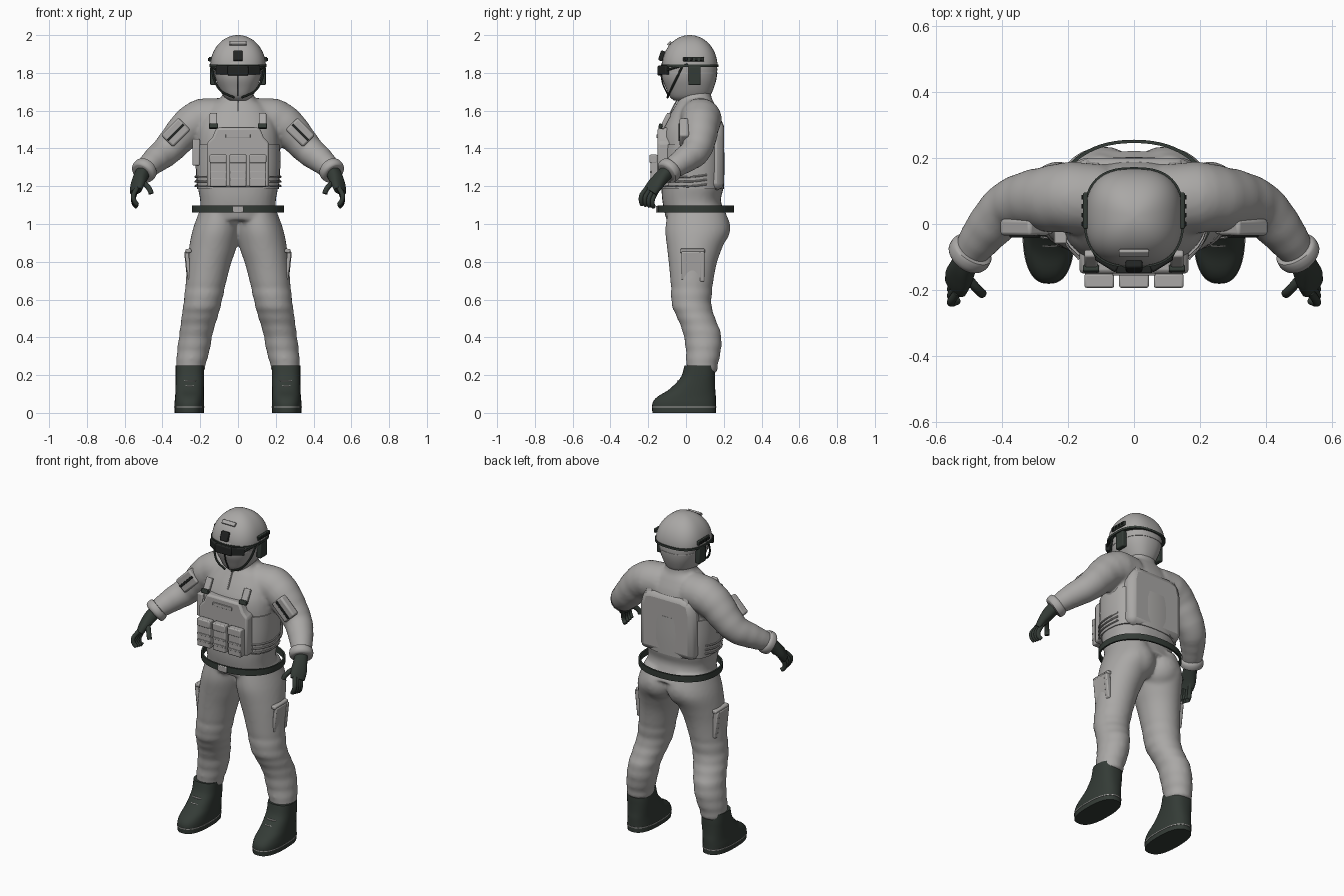
import bpy, bmesh
from math import sin, cos, pi, radians, copysign
from mathutils import Vector, Matrix

cube = bpy.data.objects.get("Cube")
if cube:
    bpy.data.objects.remove(cube)


def material(name, r, g, b):
    m = bpy.data.materials.new(name)
    m.use_nodes = True
    m.diffuse_color = (r, g, b, 1)
    m.node_tree.nodes["Principled BSDF"].inputs["Base Color"].default_value = (r, g, b, 1)
    return m


CLOTH = material("grey_cloth", .40, .39, .38)
DARK = material("dark_green", .034, .044, .037)
BLACK = material("black", .016, .018, .017)


def finish(name, bm, mat, bevel=0, angle=40):
    bmesh.ops.recalc_face_normals(bm, faces=bm.faces)
    mesh = bpy.data.meshes.new(name)
    bm.to_mesh(mesh)
    bm.free()
    mesh.materials.append(mat)
    obj = bpy.data.objects.new(name, mesh)
    bpy.context.collection.objects.link(obj)
    if bevel:
        mod = obj.modifiers.new("bevel", 'BEVEL')
        mod.width, mod.segments = bevel, 2
    bpy.ops.object.select_all(action='DESELECT')
    obj.select_set(True)
    bpy.context.view_layer.objects.active = obj
    bpy.ops.object.shade_smooth_by_angle(angle=radians(angle))
    return obj


def spline(rows, steps):
    """Catmull-Rom interpolation of equal-length rows."""
    rows = [Vector(r) for r in rows]
    out = []
    for i in range(len(rows) - 1):
        a, b, c, d = rows[max(i - 1, 0)], rows[i], rows[i + 1], rows[min(i + 2, len(rows) - 1)]
        for k in range(steps):
            t = k / steps
            out.append(b + (c - a) * (t / 2) + (a * 2 - b * 5 + c * 4 - d) * (t * t / 2)
                       + (b * 3 - a - c * 3 + d) * (t ** 3 / 2))
    return out + [rows[-1]]


def loft(bm, rings, power=2, side=1, along=False, steps=4, sides=32, ripple=0):
    """Skin rings (x, y, z, rx, ry); rings lie flat, or square to the path."""
    rows = spline(rings, steps)
    loops = []
    for i, (x, y, z, rx, ry) in enumerate(rows):
        u, v = Vector((1, 0, 0)), Vector((0, 1, 0))
        if along:
            t = (rows[min(i + 1, len(rows) - 1)] - rows[max(i - 1, 0)])
            t = Vector(t[:3]).normalized()
            u = t.cross(Vector((.3, .9, .3))).normalized()
            v = t.cross(u)
        f = 1 + ripple * sin(1.9 * i) * (z < .68 or z > 1.1)
        loop = []
        for k in range(sides):
            c, s = cos(2 * pi * k / sides), sin(2 * pi * k / sides)
            p = Vector((x, y, z)) + u * (f * rx * copysign(abs(c) ** (2 / power), c)) \
                + v * (f * ry * copysign(abs(s) ** (2 / power), s))
            loop.append(bm.verts.new((p.x * side, p.y, p.z)))
        loops.append(loop)
    for a, b in zip(loops, loops[1:]):
        for k in range(sides):
            n = (k + 1) % sides
            bm.faces.new((a[k], a[n], b[n], b[k]))
    bm.faces.new(loops[0])
    bm.faces.new(loops[-1])


def solid(name, rings, mat, **kw):
    bm = bmesh.new()
    loft(bm, rings, **kw)
    return finish(name, bm, mat)


def box(name, loc, size, mat, rot=(0, 0, 0), bevel=.006):
    bm = bmesh.new()
    bmesh.ops.create_cube(bm, size=1, matrix=Matrix.Diagonal((*size, 1)))
    obj = finish(name, bm, mat, bevel)
    obj.location = loc
    obj.rotation_euler = [radians(a) for a in rot]
    return obj


def panel(name, half, y0, y1, mat, bevel):
    """Symmetric x-z outline extruded from y0 to y1."""
    bm = bmesh.new()
    outline = half + [(-x, z) for x, z in reversed(half)]
    face = bm.faces.new([bm.verts.new((x, y0, z)) for x, z in outline])
    new = bmesh.ops.extrude_face_region(bm, geom=[face])["geom"]
    bmesh.ops.translate(bm, vec=(0, y1 - y0, 0), verts=[g for g in new if isinstance(g, bmesh.types.BMVert)])
    return finish(name, bm, mat, bevel)


def tube(name, pts, r, mat, side=1, sides=8):
    return solid(name, [(*p, r, r) for p in pts], mat, along=True, sides=sides, side=side)


def band(name, y, z, rx, ry, height, thick, mat, power=2):
    """Upright ring of rectangular section."""
    bm = bmesh.new()
    n, rows = 64, []
    for k in range(n):
        c, s = cos(2 * pi * k / n), sin(2 * pi * k / n)
        c, s = (copysign(abs(q) ** (2 / power), q) for q in (c, s))
        rows.append([bm.verts.new((c * (rx - i), y + s * (ry - i), z + h)) for i, h in
                     ((0, 0), (0, height), (thick, height), (thick, 0))])
    for k in range(n):
        a, b = rows[k], rows[(k + 1) % n]
        for j in range(4):
            bm.faces.new((a[j], b[j], b[j - 1], a[j - 1]))
    return finish(name, bm, mat)


# Clothed body: torso, arms and legs fused into one smooth surface
body = bmesh.new()
loft(body, [(0, .06, 1.02, .2, .165), (0, .03, 1.12, .2, .155), (0, .035, 1.2, .213, .165),
            (0, .035, 1.35, .222, .165), (0, .035, 1.48, .215, .16), (0, .045, 1.56, .19, .14),
            (0, .05, 1.63, .14, .105), (0, .05, 1.67, .085, .085), (0, .05, 1.74, .08, .08)], power=2.4)
for s in (-1, 1):
    loft(body, [(.1, .055, 1.08, .1, .15), (.115, .06, .97, .125, .17), (.135, .045, .87, .125, .145),
                (.155, .035, .78, .115, .125), (.175, .03, .66, .105, .11), (.19, .03, .57, .1, .105),
                (.205, .055, .5, .095, .1), (.222, .085, .42, .088, .1), (.236, .092, .33, .086, .093),
                (.25, .085, .25, .077, .083), (.25, .09, .21, .072, .076)], side=s, ripple=.022)
    loft(body, [(.1, .07, 1.555, .11, .11), (.19, .08, 1.555, .108, .108), (.26, .075, 1.515, .1, .1),
                (.32, .07, 1.45, .09, .09), (.38, .05, 1.385, .08, .08), (.43, 0, 1.345, .072, .072),
                (.47, -.05, 1.31, .062, .062), (.505, -.1, 1.275, .05, .05)],
         side=s, along=True, ripple=.012)
    bmesh.ops.create_uvsphere(body, u_segments=24, v_segments=16, radius=.115,
                              matrix=Matrix.Translation((s * .09, .12, .98)))
suit = finish("suit", body, CLOTH)
fuse = suit.modifiers.new("fuse", 'REMESH')
fuse.mode, fuse.voxel_size, fuse.use_smooth_shade = 'VOXEL', .011, True
relax = suit.modifiers.new("relax", 'SMOOTH')
relax.factor, relax.iterations = .5, 6

# Masked head and helmet
solid("masked_head", [(0, .005, 1.655, .05, .07), (0, .018, 1.675, .075, .105), (0, .02, 1.72, .1, .127),
                      (0, .017, 1.78, .122, .146), (0, .017, 1.85, .128, .146), (0, .017, 1.9, .1, .12)],
      CLOTH, power=2.4)
dome = [(0, .02, 1.835 + .165 * sin(a * pi / 24), .147 * cos(a * pi / 24), .147 * cos(a * pi / 24))
        for a in range(12)]
solid("helmet", dome + [(0, .02, 2, .002, .002)], CLOTH, power=2.6, steps=2, sides=48)
band("helmet_rim", .02, 1.832, .152, .152, .013, .02, DARK, 2.6)
box("helmet_mount", (0, -.128, 1.89), (.05, .025, .055), BLACK, (-18, 0, 0))
box("helmet_patch", (0, -.088, 1.957), (.09, .012, .025), CLOTH, (-45, 0, 0), .003)
band("head_seam", .017, 1.795, .127, .15, .006, .012, CLOTH, 2.4)
box("goggles_bridge", (0, -.138, 1.812), (.11, .025, .052), BLACK)
tube("mask_seam", [(0, -.133, 1.8), (0, -.122, 1.74), (0, -.093, 1.68)], .004, BLACK)
for s in (-1, 1):
    box("goggles_lens", (s * .082, -.117, 1.815), (.075, .025, .048), BLACK, (0, 0, s * 32))
    box("ear_cup", (s * .132, .045, 1.785), (.03, .066, .1), DARK)
    box("helmet_rail", (s * .147, .04, 1.872), (.014, .11, .026), DARK, bevel=.004)
    for k in range(4):
        box("rail_stud", (s * .153, k * .027, 1.872), (.012, .014, .016), BLACK, bevel=.002)
    tube("goggles_strap", [(.112, -.1, 1.815), (.135, -.05, 1.83), (.145, .01, 1.845)], .006, DARK, s)
    tube("chin_strap", [(.14, -.02, 1.835), (.125, -.055, 1.76), (.085, -.085, 1.7), (.02, -.098, 1.67)],
         .006, DARK, s)

# Armour vest with pouches and straps
panel("front_plate", [(.165, 1.195), (.165, 1.43), (.135, 1.46), (.115, 1.51)], -.15, -.07, CLOTH, .012)
panel("back_plate", [(.185, 1.18), (.185, 1.46), (.165, 1.54), (.1, 1.555)], .1, .2, CLOTH, .035)
solid("vest_wrap", [(0, .035, 1.185, .216, .166), (0, .035, 1.3, .224, .168), (0, .035, 1.42, .223, .167)],
      CLOTH, power=2.6)
box("chest_label", (0, -.152, 1.465), (.13, .008, .02), CLOTH, bevel=.002)
box("radio_pouch", (-.222, -.02, 1.38), (.04, .08, .14), CLOTH)
for x in (-.105, 0, .105):
    box("magazine_pouch", (x, -.165, 1.28), (.088, .045, .165), CLOTH)
    box("pouch_flap", (x, -.172, 1.345), (.09, .042, .045), CLOTH)
    for z in (1.235, 1.275):
        box("pouch_band", (x, -.187, z), (.088, .008, .012), CLOTH, bevel=.002)
for s in (-1, 1):
    box("front_shoulder_strap", (s * .13, -.108, 1.545), (.04, .025, .09), CLOTH, (-28, 0, 0))
    box("strap_buckle", (s * .13, -.135, 1.518), (.048, .02, .026), DARK, (-15, 0, 0), .004)
    box("back_shoulder_strap", (s * .125, .165, 1.55), (.04, .035, .095), CLOTH, (20, 0, 0))
    for z in (1.2, 1.225, 1.25):
        tube("side_strap", [(.165, -.105, z), (.21, -.05, z), (.226, .03, z), (.21, .11, z + .01)],
             .005, CLOTH, s)
tube("jacket_zip", [(0, -.03, 1.68), (0, -.062, 1.63), (0, -.1, 1.55)], .004, CLOTH)

# Belt
band("belt", .052, 1.06, .243, .203, .037, .01, DARK, 2.2)
box("belt_buckle", (0, -.152, 1.078), (.06, .016, .036), CLOTH, bevel=.004)

for s in (-1, 1):
    # Sleeve patch, cuff and glove
    box("sleeve_patch", (s * .33, -.01, 1.485), (.13, .05, .09), CLOTH, (0, s * 45, 0), .01)
    box("sleeve_patch_strip", (s * .33, -.037, 1.485), (.12, .007, .014), BLACK, (0, s * 45, 0), .002)
    solid("cuff", [(.483, -.07, 1.298, .05, .05), (.489, -.078, 1.291, .066, .066),
                   (.503, -.1, 1.277, .066, .066), (.508, -.107, 1.271, .05, .05)],
          CLOTH, along=True, side=s)
    solid("glove", [(.5, -.095, 1.28, .036, .036), (.517, -.13, 1.245, .034, .04),
                    (.532, -.165, 1.205, .027, .046), (.54, -.19, 1.172, .02, .042)],
          DARK, along=True, side=s, power=2.4)
    for k in range(4):
        y = -.222 + k * .02
        tube("glove_finger", [(.535, y + .015, 1.19), (.553, y - .012, 1.155 - k * .006),
                              (.55, y - .016, 1.125 - k * .006), (.535, y - .01, 1.103 - k * .004)],
             .0125, DARK, s, 12)
    tube("glove_thumb", [(.512, -.15, 1.225), (.485, -.185, 1.205), (.466, -.205, 1.18), (.46, -.21, 1.16)],
         .014, DARK, s, 12)
    # Thigh pocket
    box("pocket_flap", (s * .262, .035, .858), (.03, .13, .022), CLOTH, (0, s * 6, 0))
    box("pocket_edge", (s * .262, .085, .775), (.03, .026, .16), CLOTH, (0, s * 6, 0))
    box("pocket_face", (s * .264, .03, .78), (.02, .11, .15), CLOTH, (0, s * 6, 0))
    # Boot, welt and laces
    solid("boot", [(.258, -.01, 0, .077, .168), (.258, -.01, .05, .078, .168), (.257, .003, .085, .076, .155),
                   (.256, .03, .12, .075, .125), (.255, .054, .165, .075, .1), (.255, .066, .2, .075, .088),
                   (.255, .072, .25, .075, .08)], DARK, power=2.5, side=s)
    welt = band("boot_welt", -.01, .028, .08, .171, .005, .006, CLOTH, 2.5)
    welt.location.x = s * .258
    for k in range(4):
        y, z = -.075 + k * .024, .14 + k * .028
        tube("boot_lace", [(.21, y + .035, z), (.235, y + .012, z), (.275, y + .012, z), (.3, y + .035, z)],
             .005, CLOTH, s)
